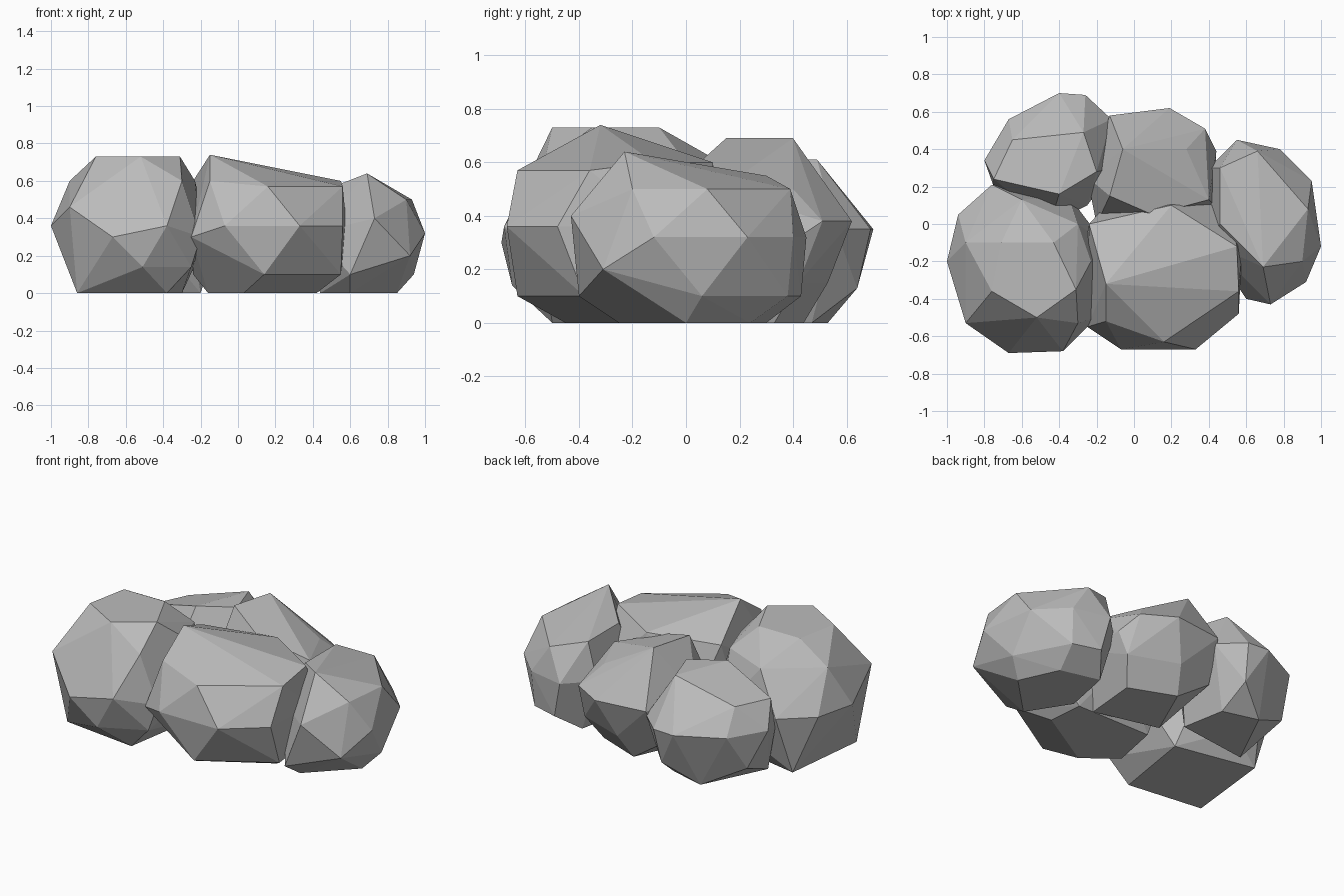
import bpy
import bmesh
from mathutils import Vector


def remove_default_cube():
    default_cube = bpy.data.objects.get("Cube")
    if default_cube:
        bpy.data.objects.remove(default_cube, do_unlink=True)


def make_material(name, colour):
    """Flat material with the same colour in the viewport and in a render."""
    material = bpy.data.materials.new(name)
    material.use_nodes = True
    material.diffuse_color = colour
    shader = material.node_tree.nodes["Principled BSDF"]
    shader.inputs["Base Color"].default_value = colour
    return material


def level(height, *outline):
    """Horizontal cross-section of a boulder at one height."""
    return [Vector((x, y, height)) for x, y in outline]


def base(*outline):
    """Flat underside of a boulder, resting on the ground."""
    return level(0, *outline)


def wrap_in_hull(bm):
    """Stretch a convex skin over the loose corners and drop the buried ones."""
    hull = bmesh.ops.convex_hull(bm, input=bm.verts)
    buried = [part for part in hull["geom_interior"]
              if isinstance(part, bmesh.types.BMVert)]
    if buried:
        bmesh.ops.delete(bm, geom=buried, context="VERTS")


def merge_flat_facets(bm):
    """Merge nearly coplanar triangles into broad chiselled facets."""
    bmesh.ops.dissolve_limit(bm, angle_limit=.06, verts=bm.verts, edges=bm.edges)
    bmesh.ops.recalc_face_normals(bm, faces=bm.faces)


def add_boulder(name, material, *levels):
    """Faceted boulder spanning a stack of cross-sections."""
    bm = bmesh.new()
    for outline in levels:
        for corner in outline:
            bm.verts.new(corner)
    wrap_in_hull(bm)
    merge_flat_facets(bm)

    mesh = bpy.data.meshes.new(name)
    bm.to_mesh(mesh)
    bm.free()
    mesh.materials.append(material)
    boulder = bpy.data.objects.new(name, mesh)
    bpy.context.collection.objects.link(boulder)


remove_default_cube()
stone = make_material("stone_grey", (.5, .5, .5, 1))

# Large round boulder at the front, on the -x side
add_boulder(
    "front_round_boulder", stone,
    level(.73, (-.52, -.5), (-.76, -.36), (-.71, -.1), (-.43, -.1), (-.31, -.35)),
    level(.6, (-.9, -.1), (-.23, -.2), (-.6, .13), (-.3, 0), (-.3, -.53)),
    level(.46, (-.9, -.53)),
    level(.36, (-1, -.2), (-.38, -.68), (-.94, .05), (-.76, .21)),
    level(.3, (-.67, -.69), (-.2, -.5), (-.16, -.1), (-.35, .15)),
    level(.14, (-.51, -.65), (-.25, -.52), (-.6, .16)),
    base((-.86, -.44), (-.38, -.5), (-.3, 0), (-.8, .1)),
)

# Broad boulder at the front, its top sloping down towards +x
add_boulder(
    "front_sloping_boulder", stone,
    level(.74, (-.15, -.32)),
    level(.6, (-.15, -.52), (.55, -.12), (.2, .1), (0, .05), (-.24, 0)),
    level(.57, (.16, -.63), (.56, -.36)),
    level(.36, (-.07, -.67), (.33, -.67), (.56, -.48), (.58, -.1)),
    level(.3, (.5, .1), (.2, .15), (-.15, .1), (-.26, -.1), (-.25, -.55)),
    level(.1, (.14, -.63), (.55, -.38), (.5, 0), (-.24, -.3)),
    base((.03, -.45), (.42, -.22), (.4, 0), (-.1, 0), (-.16, -.3)),
)

# Long boulder on the +x side
add_boulder(
    "side_boulder", stone,
    level(.64, (.69, -.23)),
    level(.55, (.46, .3), (.46, 0)),
    level(.5, (.9, -.2), (.93, .08), (.66, .39)),
    level(.4, (.73, -.43)),
    level(.32, (1, -.12), (.95, .23), (.78, .4), (.55, .45), (.4, .3), (.4, -.1)),
    level(.2, (.92, -.31)),
    level(.1, (.94, .06), (.6, .43), (.77, .38), (.6, -.4), (.4, .1)),
    base((.85, 0), (.74, .24), (.5, .3), (.44, 0), (.6, -.25)),
)

# Middle boulder at the back, ridged on its -x side
add_boulder(
    "back_ridged_boulder", stone,
    level(.69, (-.13, .15), (-.06, .4)),
    level(.6, (.1, .05)),
    level(.5, (.28, .4), (.4, .13)),
    level(.38, (-.13, .58), (.19, .62), (.38, .51), (-.25, .25)),
    level(.3, (.44, .39), (.43, .1), (.1, 0), (-.2, 0)),
    level(.15, (.1, .53), (.4, .42), (-.17, .45)),
    base((.05, .44), (.33, .33), (.3, 0), (-.1, .1)),
)

# Small boulder at the back corner
add_boulder(
    "back_corner_boulder", stone,
    level(.61, (-.27, .49), (-.2, .28), (-.4, .16)),
    level(.5, (-.65, .45), (-.75, .24)),
    level(.35, (-.8, .34), (-.67, .56), (-.4, .7), (-.26, .69), (-.12, .56)),
    level(.3, (-.1, .3), (-.25, .1), (-.45, 0), (-.75, .2)),
    level(.13, (-.28, .64), (-.72, .43)),
    base((-.47, .53), (-.25, .47), (-.2, .2), (-.66, .14)),
)
